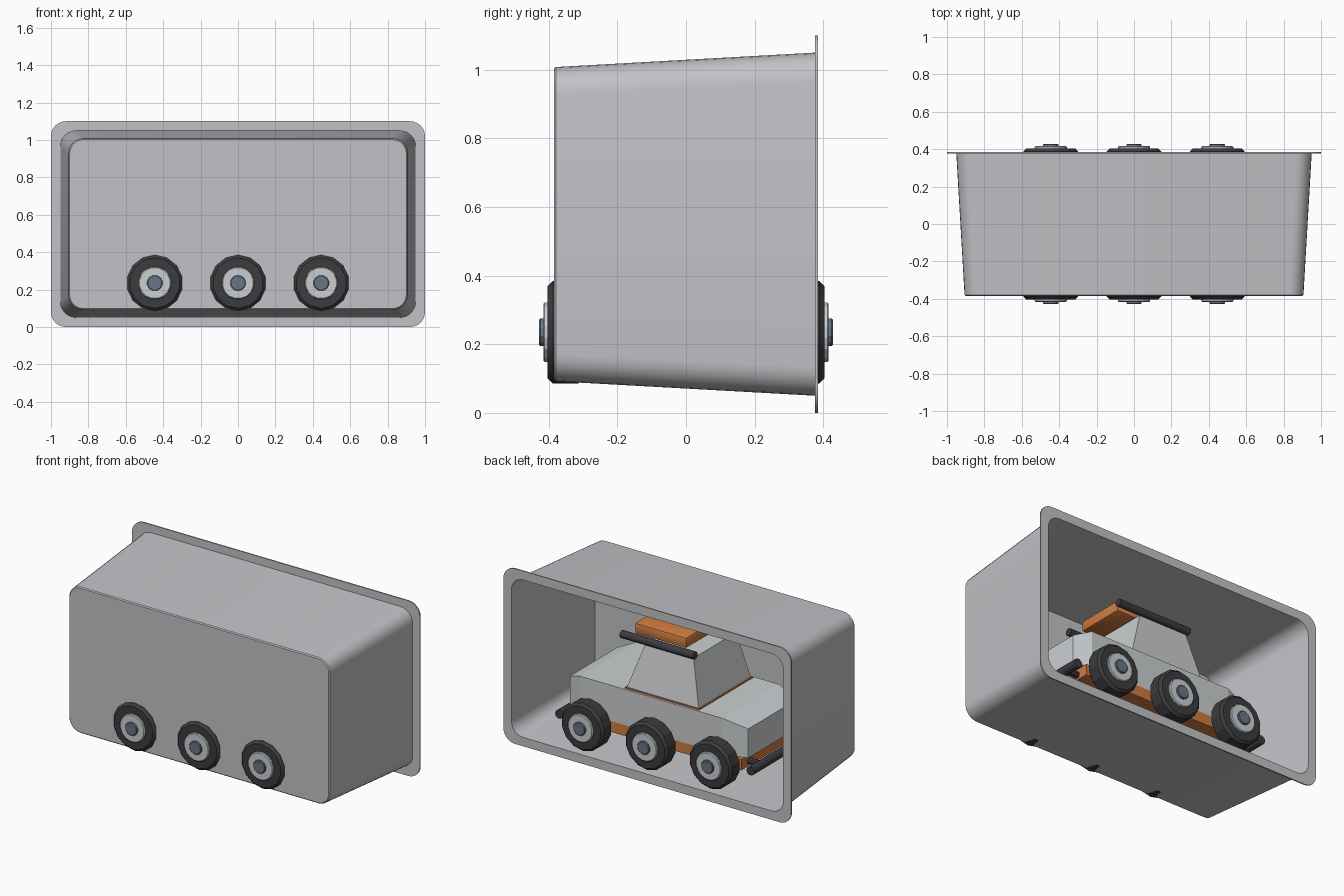
import bpy, bmesh, math
from mathutils import Vector

if "Cube" in bpy.data.objects:
    bpy.data.objects.remove(bpy.data.objects["Cube"])


def material(name, rgb):
    m = bpy.data.materials.new(name)
    m.diffuse_color = (*rgb, 1)
    m.use_nodes = True
    m.node_tree.nodes["Principled BSDF"].inputs["Base Color"].default_value = m.diffuse_color
    return m


TRAY = material("tray_grey", (0.54, 0.545, 0.57))
BODY = material("body_light_grey", (0.60, 0.625, 0.64))
ORANGE = material("orange", (0.62, 0.20, 0.05))
DARK = material("rubber_dark", (0.045, 0.045, 0.05))
STEEL = material("blue_steel", (0.14, 0.18, 0.24))


def finish(name, bm, mat, smooth=None):
    bmesh.ops.recalc_face_normals(bm, faces=bm.faces)
    me = bpy.data.meshes.new(name)
    bm.to_mesh(me)
    bm.free()
    me.materials.append(mat)
    ob = bpy.data.objects.new(name, me)
    bpy.context.collection.objects.link(ob)
    if smooth:
        bpy.ops.object.select_all(action='DESELECT')
        ob.select_set(True)
        bpy.context.view_layer.objects.active = ob
        bpy.ops.object.shade_smooth_by_angle(angle=math.radians(smooth))
    return ob


def loft(name, loops, mat, smooth=None):
    """Skin equal-length point loops and cap both ends."""
    bm = bmesh.new()
    rings = [[bm.verts.new(p) for p in loop] for loop in loops]
    n = len(rings[0])
    for a, b in zip(rings, rings[1:]):
        for i in range(n):
            j = (i + 1) % n
            bm.faces.new((a[i], a[j], b[j], b[i]))
    bm.faces.new(rings[0])
    bm.faces.new(rings[-1])
    return finish(name, bm, mat, smooth)


def rounded_rect(y, hx, hz, r, zc=0.55, steps=6):
    pts = []
    for k, (sx, sz) in enumerate(((1, 1), (-1, 1), (-1, -1), (1, -1))):
        for i in range(steps + 1):
            a = math.pi / 2 * (k + i / steps)
            pts.append((sx * (hx - r) + r * math.cos(a), y,
                        zc + sz * (hz - r) + r * math.sin(a)))
    return pts


def box(name, x, y, z, mat, bevel=0.0):
    bm = bmesh.new()
    bmesh.ops.create_cube(bm, size=1)
    for v in bm.verts:
        v.co = Vector([(a + b) / 2 + c * (b - a) for (a, b), c in zip((x, y, z), v.co)])
    if bevel:
        bmesh.ops.bevel(bm, geom=bm.edges[:], offset=bevel, segments=2,
                        affect='EDGES', profile=0.5)
    return finish(name, bm, mat, 40 if bevel else None)


def lathe_y(name, profile, cx, cz, sides, mat, side=1):
    """Turn (radius, y) points around an axis along y."""
    loops = [[(cx + r * math.cos(math.tau * (i + 0.5) / sides), side * y,
               cz + r * math.sin(math.tau * (i + 0.5) / sides)) for i in range(sides)]
             for r, y in profile]
    return loft(name, loops, mat, 20)


# Open tray: outer skin, flange, then inner skin
T = 0.006
loft("tray", [
    rounded_rect(-0.385, 0.900, 0.452, 0.075),
    rounded_rect(-0.379, 0.906, 0.458, 0.080),
    rounded_rect(0.376, 0.950, 0.500, 0.085),
    rounded_rect(0.376, 1.0, 0.55, 0.080),
    rounded_rect(0.384, 1.0, 0.55, 0.080),
    rounded_rect(0.384, 0.950 - T, 0.500 - T, 0.080),
    rounded_rect(-0.385 + T, 0.905 - T, 0.457 - T, 0.075),
], TRAY, 30)

# Wheels: tyre, hub and cap, mirrored to both sides
for side, sname in ((1, "back"), (-1, "front")):
    for i, x in enumerate((-0.445, 0, 0.445)):
        tag = f"{sname}_{i + 1}"
        lathe_y("tyre_" + tag, [(0.135, 0.30), (0.15, 0.315), (0.15, 0.388),
                                (0.135, 0.403), (0.08, 0.403)], x, 0.235, 14, DARK, side)
        lathe_y("hub_" + tag, [(0.088, 0.39), (0.088, 0.412), (0.083, 0.416)],
                x, 0.235, 16, BODY, side)
        lathe_y("hub_cap_" + tag, [(0.042, 0.41), (0.042, 0.424), (0.038, 0.428)],
                x, 0.235, 12, STEEL, side)
        lathe_y("axle_" + tag, [(0.035, 0.2), (0.035, 0.31)], x, 0.235, 10, DARK, side)

# Chassis slab
box("chassis", (-0.58, 0.58), (-0.28, 0.28), (0.195, 0.262), ORANGE)


# Hull with clipped corners and a deck falling toward both ends
def hull_loop(z_end, z_mid):
    plan = [(0.64, 0.235), (0.54, 0.28), (-0.45, 0.28), (-0.60, 0.24)]
    plan += [(x, -y) for x, y in reversed(plan)]
    return [(x, y, z_end if abs(x) > 0.55 else z_mid) for x, y in plan]


bm = bmesh.new()
low = [bm.verts.new(p) for p in hull_loop(0.262, 0.262)]
top = [bm.verts.new(p) for p in hull_loop(0.445, 0.487)]
for i in range(8):
    j = (i + 1) % 8
    bm.faces.new((low[i], low[j], top[j], top[i]))
for i in range(3):
    bm.faces.new((top[i], top[i + 1], top[6 - i], top[7 - i]))
bm.faces.new(low)
finish("hull", bm, BODY)

# Cabin with its trim plate
box("cabin_trim", (-0.278, 0.238), (-0.267, 0.267), (0.486, 0.494), ORANGE)


def rect(x0, x1, hy, z):
    return [(x0, -hy, z), (x1, -hy, z), (x1, hy, z), (x0, hy, z)]


loft("cabin", [rect(-0.27, 0.23, 0.26, 0.49), rect(-0.20, 0.135, 0.21, 0.772)], BODY)

# Roof box and side rails
box("roof_box", (-0.11, 0.25), (-0.155, 0.155), (0.785, 0.852), ORANGE, 0.012)
box("roof_box_mount", (-0.08, 0.12), (-0.12, 0.12), (0.765, 0.79), DARK)


def rod(name, a, b, r, sides=10):
    a, b = Vector(a), Vector(b)
    q = (b - a).to_track_quat('Z', 'Y')
    ring = [q @ Vector((r * math.cos(math.tau * i / sides),
                        r * math.sin(math.tau * i / sides), 0)) for i in range(sides)]
    return loft(name, [[p + v for v in ring] for p in (a, b)], DARK, 40)


for s, sname in ((1, "back"), (-1, "front")):
    rod("roof_rail_" + sname, (-0.215, s * 0.215, 0.793), (0.295, s * 0.215, 0.793), 0.024)

# Bumpers with brackets at both ends
for s, sname in ((1, "right"), (-1, "left")):
    rod("bumper_" + sname, (s * 0.665, -0.31, 0.225), (s * 0.665, 0.31, 0.225), 0.028)
    for t in (-1, 1):
        rod("bumper_bracket", (s * 0.55, t * 0.2, 0.225), (s * 0.66, t * 0.2, 0.225), 0.02, 8)
